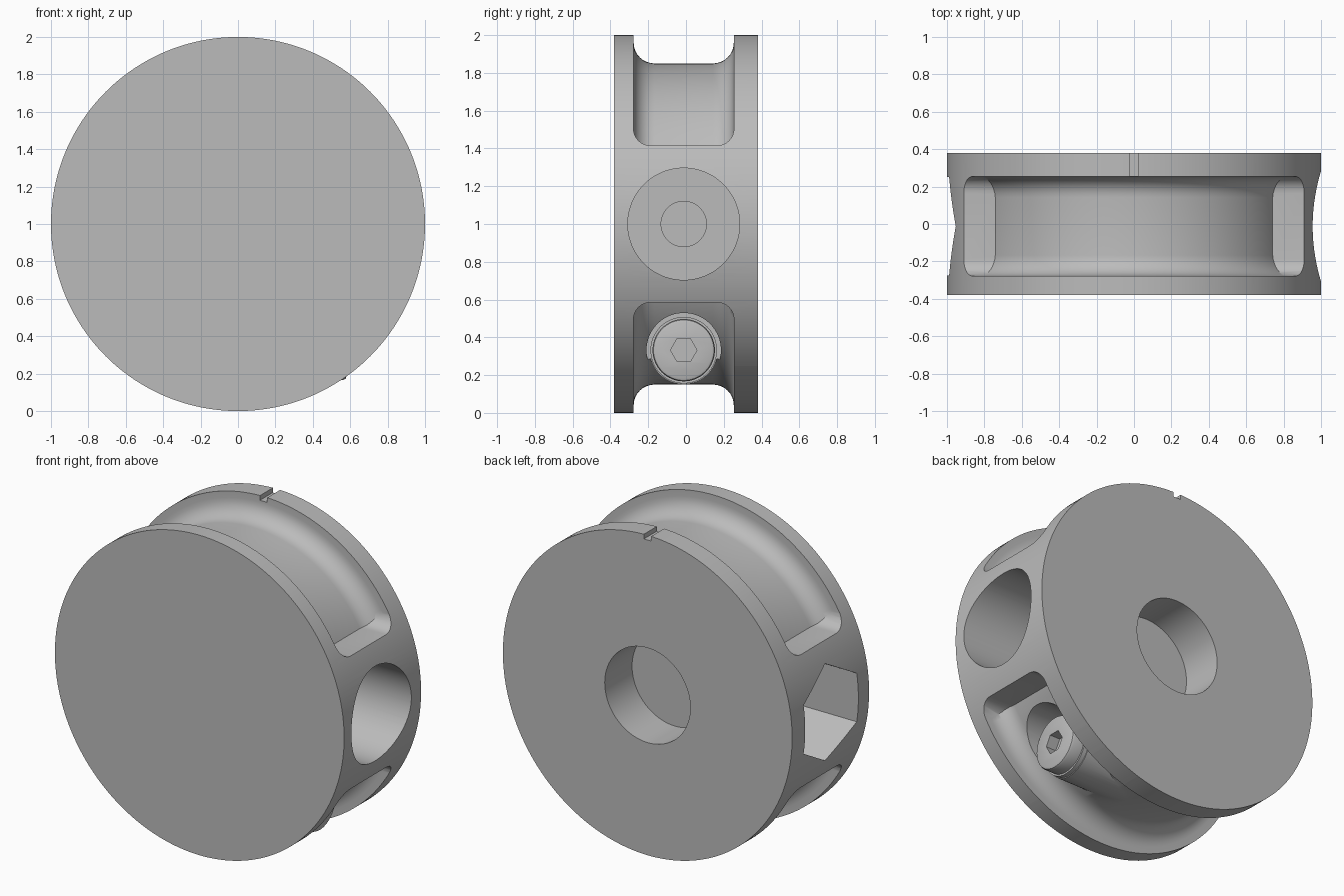
import bpy
import bmesh
from math import sin, cos, pi, radians
from mathutils import Matrix

if "Cube" in bpy.data.objects:
    bpy.data.objects.remove(bpy.data.objects["Cube"], do_unlink=True)

grey = bpy.data.materials.new("plain_grey")
grey.use_nodes = True
colour = (0.5, 0.5, 0.5, 1)
grey.diffuse_color = colour
grey.node_tree.nodes["Principled BSDF"].inputs["Base Color"].default_value = colour

MID_Y = -0.012     # centre plane of the grooves and bores
SCREW_Z = 0.332


def finish(bm, name):
    bmesh.ops.recalc_face_normals(bm, faces=bm.faces)
    mesh = bpy.data.meshes.new(name)
    bm.to_mesh(mesh)
    bm.free()
    mesh.materials.append(grey)
    obj = bpy.data.objects.new(name, mesh)
    bpy.context.scene.collection.objects.link(obj)
    return obj


def turned(name, axis, y, z, profile, sides=64, phase=0.0, closed=False):
    """Turn (radius, position) points around an x or y axis; y is ignored for axis y."""
    bm = bmesh.new()
    rings = []
    for r, t in profile:
        ring = []
        for i in range(sides):
            a = phase + 2 * pi * i / sides
            u, v = r * cos(a), r * sin(a)
            ring.append(bm.verts.new((t, y + u, z + v) if axis == "x" else (u, t, z + v)))
        rings.append(ring)
    pairs = list(zip(rings, rings[1:]))
    if closed:
        pairs.append((rings[-1], rings[0]))
    else:
        bm.faces.new(rings[0])
        bm.faces.new(rings[-1])
    for a, b in pairs:
        for i in range(sides):
            j = (i + 1) % sides
            bm.faces.new((a[i], a[j], b[j], b[i]))
    return finish(bm, name)


def block(name, x, y, z, radius=0.0):
    """Box from ranges, optionally rounded along its x edges."""
    bm = bmesh.new()
    size = [hi - lo for lo, hi in (x, y, z)]
    centre = [(hi + lo) / 2 for lo, hi in (x, y, z)]
    bmesh.ops.create_cube(bm, size=1, matrix=Matrix.Translation(centre) @ Matrix.Diagonal((*size, 1)))
    if radius:
        long_edges = [e for e in bm.edges if abs(e.verts[0].co.x - e.verts[1].co.x) > 0.01]
        bmesh.ops.bevel(bm, geom=long_edges, offset=radius, segments=8, profile=0.5, affect="EDGES")
    return finish(bm, name)


def combine(obj, tool, operation="DIFFERENCE"):
    """Apply a boolean and discard the tool."""
    mod = obj.modifiers.new("shape", "BOOLEAN")
    mod.operation, mod.object, mod.solver = operation, tool, "EXACT"
    bpy.context.view_layer.update()
    result = bpy.data.meshes.new_from_object(obj.evaluated_get(bpy.context.evaluated_depsgraph_get()))
    obj.modifiers.clear()
    obj.data = result
    bpy.data.objects.remove(tool, do_unlink=True)


def smooth(obj):
    obj.data.shade_smooth()
    obj.data.set_sharp_from_angle(angle=radians(30))


# Main disc
body = turned("wheel_body", "y", 0, 1, [(1, -0.38), (1, 0.38)], 192)

# Upper and lower grooves: filleted ring channel limited by a rounded block
half, floor, fillet = 0.265, 0.85, 0.11
arc = [k * pi / 16 for k in range(9)]
left = [(floor + fillet * (1 - sin(a)), MID_Y - half + fillet * (1 - cos(a))) for a in arc]
right = [(r, 2 * MID_Y - y) for r, y in reversed(left)]
channel = [(1.1, MID_Y - half)] + left + right + [(1.1, MID_Y + half)]
for z_range in ((1.415, 2.3), (-0.3, 0.585)):
    groove = turned("groove_cutter", "y", 0, 1, channel, 192, closed=True)
    limit = block("groove_limit", (-1.3, 1.3), (MID_Y - half - 0.001, MID_Y + half + 0.001), z_range, 0.09)
    combine(groove, limit, "INTERSECT")
    combine(body, groove)

# Screw boss with its clearance recess
combine(body, turned("screw_boss", "x", MID_Y, SCREW_Z, [(0.181, 0), (0.181, 0.467)]), "UNION")
combine(body, turned("screw_recess", "x", MID_Y, SCREW_Z, [(0.197, 0.467), (0.197, 1.2)]))

# Side bores: round counterbore, hexagonal pocket, narrow blind bore
combine(body, turned("round_bore", "x", MID_Y, 1, [(0.296, 0.45), (0.296, 1.2)], 96))
combine(body, turned("narrow_bore", "x", MID_Y, 1, [(0.12, -0.38), (0.12, 0.5)]))
combine(body, turned("hex_pocket", "x", MID_Y, 1, [(0.303, -1.2), (0.303, -0.45)], 6, pi / 6))

# Back pocket and rim notch
combine(body, turned("back_pocket", "y", 0, 1, [(0.296, 0.11), (0.296, 0.5)], 96))
combine(body, block("rim_notch", (-0.025, 0.025), (0.2, 0.5), (1.97, 2.2)))
smooth(body)

# Washer and socket-head screw
washer = turned("screw_washer", "x", MID_Y, SCREW_Z, [(0.176, 0.46), (0.176, 0.495)])
smooth(washer)
head = turned("screw_head", "x", MID_Y, SCREW_Z,
              [(0.165, 0.48), (0.165, 0.563), (0.160, 0.575), (0.148, 0.58)])
combine(head, turned("hex_socket", "x", MID_Y, SCREW_Z, [(0.07, 0.51), (0.07, 0.7)], 6))
smooth(head)
